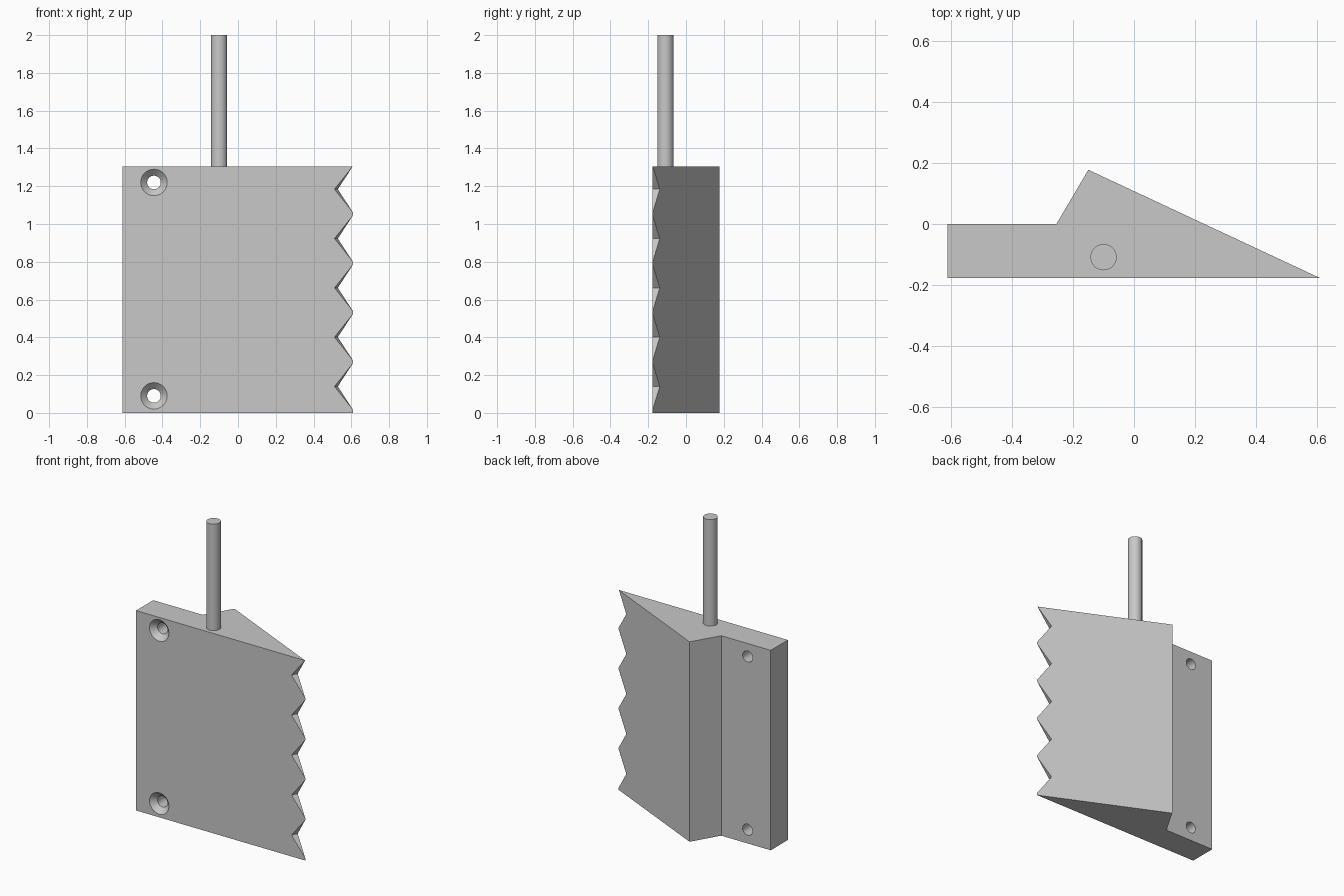
import bpy, bmesh, math
from mathutils import Matrix, Vector

if "Cube" in bpy.data.objects:
    bpy.data.objects.remove(bpy.data.objects["Cube"])

HEIGHT = 1.305
FRONT = -0.177
TIP = Vector((0.61, FRONT, 0))
RIDGE = Vector((-0.15, 0.178, 0))

grey = bpy.data.materials.new("plain_grey")
grey.use_nodes = True
colour = (0.58, 0.58, 0.58, 1)
grey.diffuse_color = colour
grey.node_tree.nodes["Principled BSDF"].inputs["Base Color"].default_value = colour


def finish(name, bm):
    bmesh.ops.recalc_face_normals(bm, faces=bm.faces)
    mesh = bpy.data.meshes.new(name)
    bm.to_mesh(mesh)
    bm.free()
    mesh.materials.append(grey)
    obj = bpy.data.objects.new(name, mesh)
    bpy.context.collection.objects.link(obj)
    return obj


def prism(name, points, direction):
    """Extrude a closed outline along a direction."""
    bm = bmesh.new()
    face = bm.faces.new([bm.verts.new(p) for p in points])
    ext = bmesh.ops.extrude_face_region(bm, geom=[face])
    verts = [g for g in ext["geom"] if isinstance(g, bmesh.types.BMVert)]
    bmesh.ops.translate(bm, verts=verts, vec=direction)
    return finish(name, bm)


def revolve(name, profile, matrix):
    """Spin a closed (radius, height) outline around z, then place it."""
    bm = bmesh.new()
    verts = [bm.verts.new((r, 0, h)) for r, h in profile]
    edges = [bm.edges.new(pair) for pair in zip(verts, verts[1:])]
    bmesh.ops.spin(bm, geom=verts + edges, axis=(0, 0, 1), cent=(0, 0, 0),
                   angle=math.tau, steps=48)
    bmesh.ops.remove_doubles(bm, verts=bm.verts, dist=1e-5)
    bmesh.ops.transform(bm, matrix=matrix, verts=bm.verts)
    return finish(name, bm)


def smooth(obj):
    bpy.ops.object.select_all(action="DESELECT")
    obj.select_set(True)
    bpy.context.view_layer.objects.active = obj
    bpy.ops.object.shade_smooth_by_angle(angle=math.radians(30))


# Wedge body with its mounting flange
outline = [(-0.612, FRONT), TIP.xy, RIDGE.xy, (-0.255, 0), (-0.612, 0)]
body = prism("wedge_body", [(x, y, 0) for x, y in outline], (0, 0, HEIGHT))

# Cutters for the tooth notches, square to the sloping back face
slope = (RIDGE - TIP).normalized()
normal = Vector((-slope.y, slope.x, 0))
if normal.y < 0:
    normal.negate()
cutters = []
pitch, depth, half, reach = 0.261, 0.09, 0.125, 0.1
for i in range(5):
    z = 0.14 + i * pitch
    stretch = half * (depth + reach) / depth
    outer = TIP - slope * reach - normal * 0.3
    inner = TIP + slope * depth - normal * 0.3
    tri = [inner + Vector((0, 0, z)),
           outer + Vector((0, 0, z + stretch)),
           outer + Vector((0, 0, z - stretch))]
    cutters.append(prism("notch_cutter", tri, normal * 0.6))

# Cutters for the countersunk screw holes
for z in (0.09, 1.22):
    place = Matrix.Translation((-0.445, FRONT, z)) @ Matrix.Rotation(-math.pi / 2, 4, "X")
    hole = [(0, -0.02), (0.09, -0.02), (0.036, 0.034), (0.036, 0.3), (0, 0.3)]
    cutters.append(revolve("screw_hole_cutter", hole, place))

# Cut the body and drop the cutters
bpy.context.view_layer.objects.active = body
for cutter in cutters:
    mod = body.modifiers.new("cut", "BOOLEAN")
    mod.operation = "DIFFERENCE"
    mod.solver = "EXACT"
    mod.object = cutter
    bpy.ops.object.modifier_apply(modifier=mod.name)
    bpy.data.objects.remove(cutter)
smooth(body)

# Round rod standing on top
rod = revolve("top_rod", [(0, 0), (0.043, 0), (0.043, 0.72), (0, 0.72)],
              Matrix.Translation((-0.1, -0.109, 1.28)))
smooth(rod)
